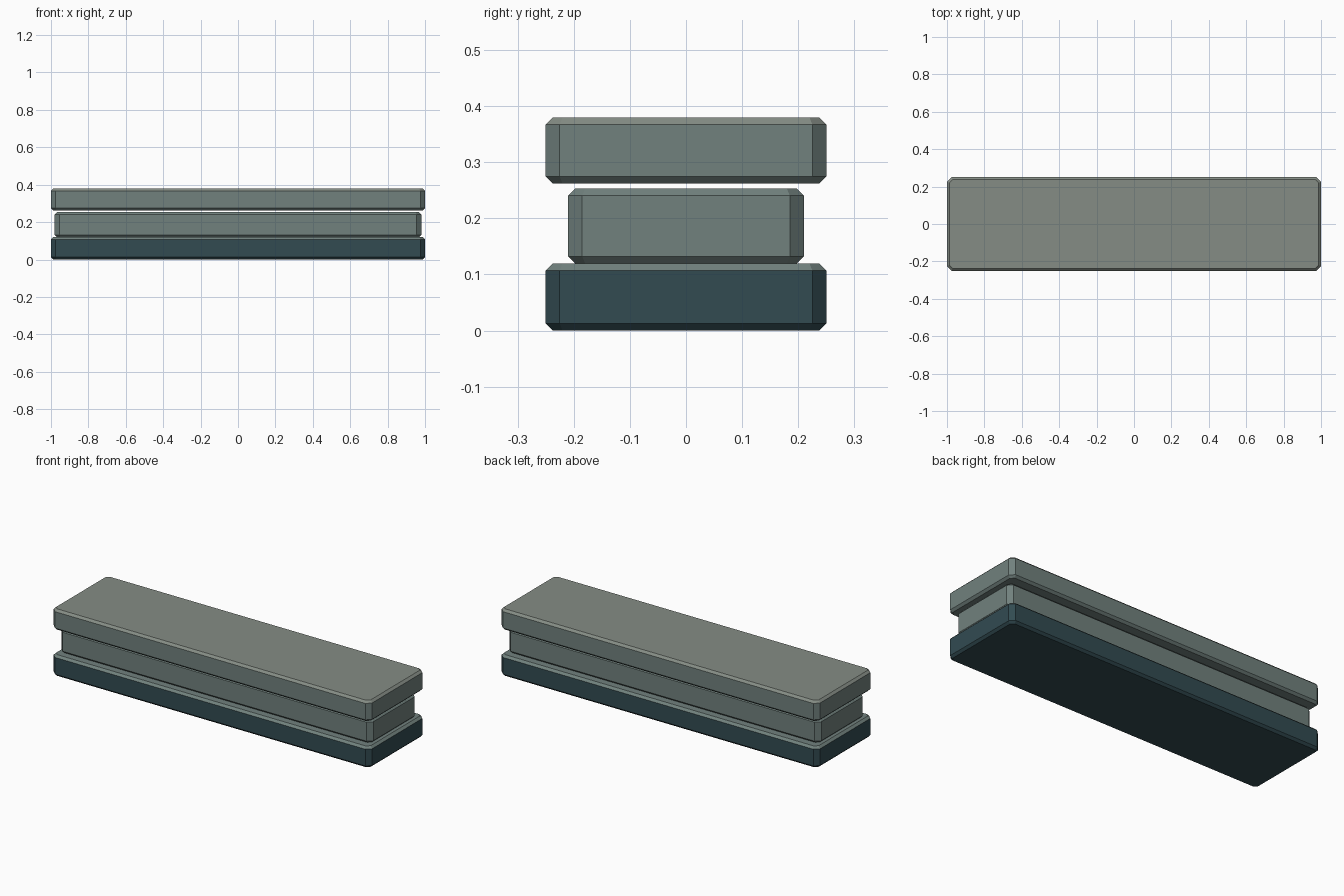
import bpy
import bmesh

if "Cube" in bpy.data.objects:
    bpy.data.objects.remove(bpy.data.objects["Cube"])


def material(name, rgb):
    m = bpy.data.materials.new(name)
    m.diffuse_color = (*rgb, 1)
    m.use_nodes = True
    m.node_tree.nodes["Principled BSDF"].inputs["Base Color"].default_value = m.diffuse_color
    return m


dark = material("dark_slate", (0.032, 0.070, 0.083))
grey = material("grey_stone", (0.165, 0.220, 0.207))
pale = material("pale_stone", (0.235, 0.265, 0.235))


def cut_rectangle(hx, hy, c):
    """Rectangle outline with its four corners cut at 45 degrees."""
    return [(hx, -hy + c), (hx, hy - c), (hx - c, hy), (-hx + c, hy),
            (-hx, hy - c), (-hx, -hy + c), (-hx + c, -hy), (hx - c, -hy)]


def slab(name, hx, hy, z0, z1, side_mat, top_mat, corner=0.025, edge=0.0125):
    """Flat block with cut corners and chamfered top and bottom rims."""
    bm = bmesh.new()
    levels = [(edge, z0), (0, z0 + edge), (0, z1 - edge), (edge, z1)]
    rings = []
    for inset, z in levels:
        outline = cut_rectangle(hx - inset, hy - inset, corner - inset * 0.6)
        rings.append([bm.verts.new((x, y, z)) for x, y in outline])
    for level in range(3):
        a, b = rings[level], rings[level + 1]
        for i in range(8):
            j = (i + 1) % 8
            f = bm.faces.new((a[i], a[j], b[j], b[i]))
            f.material_index = int(level == 2)
    bm.faces.new(rings[0][::-1])
    bm.faces.new(rings[3]).material_index = 1
    bm.normal_update()
    mesh = bpy.data.meshes.new(name)
    bm.to_mesh(mesh)
    bm.free()
    mesh.materials.append(side_mat)
    mesh.materials.append(top_mat)
    obj = bpy.data.objects.new(name, mesh)
    bpy.context.collection.objects.link(obj)
    return obj


# Dark base, recessed middle course and wide cap
slab("base_slab", 1.0, 0.25, 0.0, 0.12, dark, grey)
slab("middle_slab", 0.98, 0.21, 0.12, 0.253, grey, grey)
slab("cap_slab", 1.0, 0.25, 0.262, 0.38, grey, pale)
